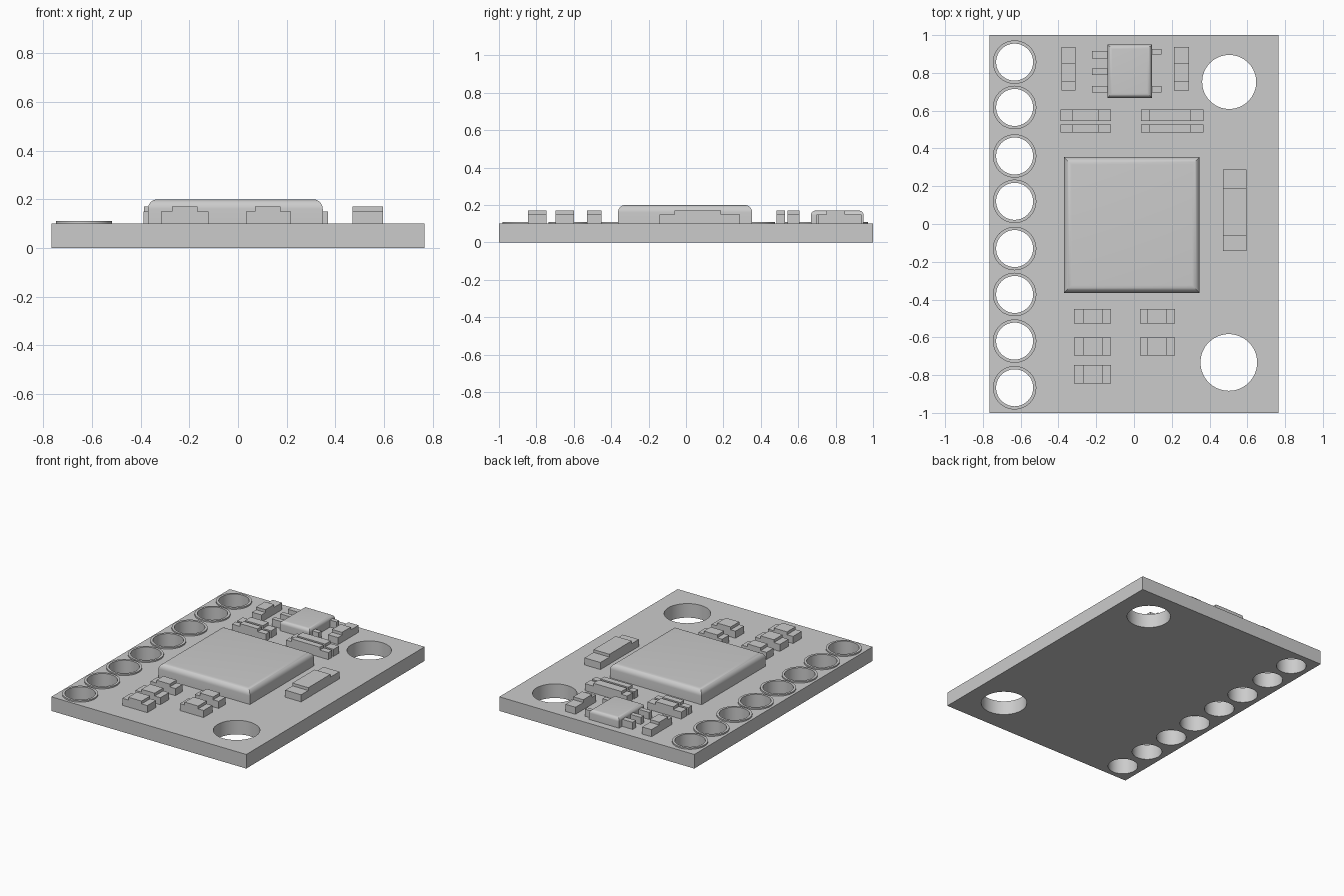
import bpy, bmesh, math

if "Cube" in bpy.data.objects:
    bpy.data.objects.remove(bpy.data.objects["Cube"])

TOP = 0.10          # upper face of the board
PIN_X = -0.632
PIN_YS = [0.857, 0.617, 0.36, 0.12, -0.13, -0.373, -0.62, -0.867]
MOUNTS = [(0.504, 0.752, 0.143), (0.502, -0.733, 0.15)]


def circle(cx, cy, r, n=48):
    return [(cx + r * math.cos(2 * math.pi * i / n), cy + r * math.sin(2 * math.pi * i / n))
            for i in range(n)]


def plate(name, loops, z0, z1):
    """Flat plate from an outline and its hole loops."""
    cu = bpy.data.curves.new(name, 'CURVE')
    cu.dimensions, cu.fill_mode, cu.extrude = '2D', 'BOTH', (z1 - z0) / 2
    for pts in loops:
        sp = cu.splines.new('POLY')
        sp.points.add(len(pts) - 1)
        for p, (x, y) in zip(sp.points, pts):
            p.co = (x, y, 0, 1)
        sp.use_cyclic_u = True
    ob = bpy.data.objects.new(name, cu)
    ob.location.z = (z0 + z1) / 2
    bpy.context.collection.objects.link(ob)
    bpy.ops.object.select_all(action='DESELECT')
    bpy.context.view_layer.objects.active = ob
    ob.select_set(True)
    bpy.ops.object.convert(target='MESH')
    ob = bpy.context.object
    bm = bmesh.new()
    bm.from_mesh(ob.data)
    bmesh.ops.remove_doubles(bm, verts=bm.verts, dist=1e-5)
    bmesh.ops.recalc_face_normals(bm, faces=bm.faces)
    bm.to_mesh(ob.data)
    bm.free()
    bpy.ops.object.shade_smooth_by_angle(angle=math.radians(30))
    return ob


def finish(name, bm):
    bmesh.ops.recalc_face_normals(bm, faces=bm.faces)
    me = bpy.data.meshes.new(name)
    bm.to_mesh(me)
    bm.free()
    ob = bpy.data.objects.new(name, me)
    bpy.context.collection.objects.link(ob)
    return ob


def block(name, x0, x1, y0, y1, z1, fillet=0):
    """Box on the board, optionally with rounded top edges."""
    bm = bmesh.new()
    bmesh.ops.create_cube(bm, size=1)
    for v in bm.verts:
        v.co = (x1 if v.co.x > 0 else x0, y1 if v.co.y > 0 else y0, z1 if v.co.z > 0 else TOP)
    if fillet:
        edges = [e for e in bm.edges if all(v.co.z > TOP + 1e-4 for v in e.verts)]
        bmesh.ops.bevel(bm, geom=edges, offset=fillet, segments=8, profile=0.5, affect='EDGES')
    ob = finish(name, bm)
    if fillet:
        bpy.ops.object.select_all(action='DESELECT')
        bpy.context.view_layer.objects.active = ob
        ob.select_set(True)
        bpy.ops.object.shade_smooth_by_angle(angle=math.radians(30))
    return ob


def component(name, a, b, c, d, w0, w1, along_y=False):
    """Two-terminal part: low end caps a-b and c-d, raised body b-c."""
    lo, hi = 0.15, 0.17
    prof = [(a, TOP), (b, TOP), (c, TOP), (d, TOP), (d, lo), (c, lo), (c, hi), (b, hi), (b, lo), (a, lo)]
    bm = bmesh.new()
    vs = [bm.verts.new((w0, u, z) if along_y else (u, w0, z)) for u, z in prof]
    face = bm.faces.new(vs)
    ext = bmesh.ops.extrude_face_region(bm, geom=[face])
    moved = [g for g in ext['geom'] if isinstance(g, bmesh.types.BMVert)]
    bmesh.ops.translate(bm, verts=moved, vec=(w1 - w0, 0, 0) if along_y else (0, w1 - w0, 0))
    return finish(name, bm)


# Board with pin holes and mounting holes
outline = [(-0.765, -1), (0.765, -1), (0.765, 1), (-0.765, 1)]
plate("board", [outline] + [circle(PIN_X, y, 0.098) for y in PIN_YS]
      + [circle(x, y, r, 64) for x, y, r in MOUNTS], 0, TOP)

# Raised rings round the pin holes
for i, y in enumerate(PIN_YS):
    plate(f"pin_ring_{i + 1}", [circle(PIN_X, y, 0.115), circle(PIN_X, y, 0.098)], TOP, 0.11)

# Chips
block("main_chip", -0.37, 0.348, -0.364, 0.354, 0.20, 0.04)
block("regulator_chip", -0.14, 0.095, 0.668, 0.95, 0.17, 0.025)

# Regulator legs
for i, (x0, x1, y0, y1) in enumerate([
        (-0.222, -0.14, 0.876, 0.915), (-0.222, -0.14, 0.79, 0.823), (-0.222, -0.14, 0.697, 0.73),
        (0.095, 0.145, 0.897, 0.926), (0.095, 0.145, 0.697, 0.73)]):
    block(f"regulator_leg_{i + 1}", x0, x1, y0, y1, 0.15)

# Small parts in rows across the board
left, right = (-0.317, -0.27, -0.166, -0.121), (0.032, 0.07, 0.175, 0.218)
long_left, long_right = (-0.388, -0.325, -0.185, -0.121), (0.037, 0.082, 0.303, 0.369)
rows = [(left, -0.528, -0.451), (left, -0.697, -0.6), (left, -0.844, -0.747),
        (right, -0.528, -0.451), (right, -0.697, -0.6),
        (long_left, 0.544, 0.607), (long_left, 0.485, 0.528),
        (long_right, 0.544, 0.607), (long_right, 0.485, 0.528)]
for i, (span, y0, y1) in enumerate(rows):
    component(f"resistor_{i + 1}", *span, y0, y1)

# Parts running along the board
component("capacitor_left", 0.707, 0.752, 0.85, 0.937, -0.385, -0.311, True)
component("capacitor_right", 0.707, 0.752, 0.85, 0.937, 0.211, 0.29, True)
component("capacitor_large", -0.142, -0.062, 0.187, 0.288, 0.47, 0.595, True)
